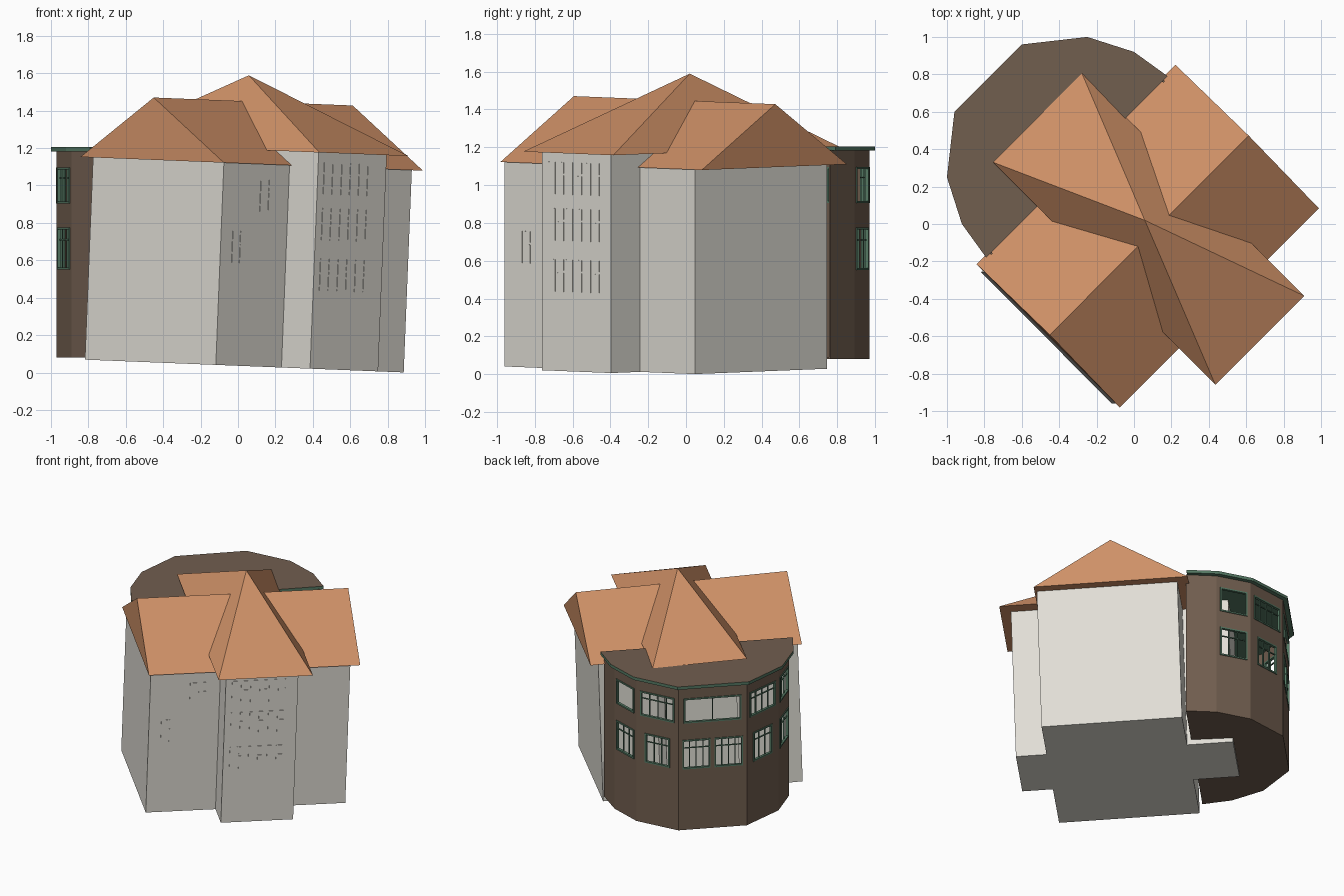
import bpy, bmesh, math
from mathutils import Matrix, Vector

cube = bpy.data.objects.get("Cube")
if cube:
    bpy.data.objects.remove(cube)


def material(name, rgb):
    m = bpy.data.materials.new(name)
    m.use_nodes = True
    m.diffuse_color = (*rgb, 1)
    m.node_tree.nodes["Principled BSDF"].inputs["Base Color"].default_value = (*rgb, 1)
    return m


PLASTER = material("pale plaster", (0.75, 0.73, 0.67))
TILE = material("terracotta tile", (0.62, 0.28, 0.135))
BROWN = material("brown cladding", (0.165, 0.112, 0.078))
GREEN = material("green trim", (0.09, 0.19, 0.125))

# The main house is turned on the ground and leans a little
HOUSE = (Matrix.Translation((0, 0, 0.036)) @ Matrix.Rotation(0.04, 4, 'Y')
         @ Matrix.Rotation(-math.pi / 4, 4, 'Z'))


def finish(name, bm, mats, matrix=None):
    bmesh.ops.recalc_face_normals(bm, faces=bm.faces)
    me = bpy.data.meshes.new(name)
    bm.to_mesh(me)
    bm.free()
    for m in mats:
        me.materials.append(m)
    ob = bpy.data.objects.new(name, me)
    bpy.context.collection.objects.link(ob)
    if matrix:
        ob.matrix_world = matrix
    return ob


def add_box(bm, lo, hi, matrix=Matrix()):
    lo, hi = Vector(lo), Vector(hi)
    place = Matrix.Translation((lo + hi) / 2) @ Matrix.Diagonal((*(hi - lo), 1))
    bmesh.ops.create_cube(bm, size=1, matrix=matrix @ place)


def box(name, lo, hi, mat):
    bm = bmesh.new()
    add_box(bm, lo, hi)
    return finish(name, bm, [mat], HOUSE)


def hull(name, points, mat):
    bm = bmesh.new()
    for p in points:
        bm.verts.new(p)
    bmesh.ops.convex_hull(bm, input=bm.verts)
    bmesh.ops.dissolve_limit(bm, angle_limit=0.01, verts=bm.verts, edges=bm.edges)
    return finish(name, bm, [mat], HOUSE)


# Plaster walls of the two crossing wings
box("long_wing_walls", (-0.72, -0.265, 0), (0.81, 0.25, 1.158), PLASTER)
box("cross_wing_walls", (-0.396, -0.762, 0), (0.594, 0.66, 1.084), PLASTER)

# Pyramid roof over the long wing, gabled roof over the cross wing
EAVE, GABLE = 1.157, 1.082
hull("pyramid_roof", [(p, q, EAVE) for p in (-0.80, 0.884) for q in (-0.333, 0.34)]
     + [(-0.017, 0.011, 1.554)], TILE)
hull("gable_roof", [pt for q in (-0.778, 0.728)
                    for pt in ((-0.475, q, GABLE), (0.61, q, GABLE), (0.06, q, 1.415))], TILE)


# Shallow window plates, three panes each
def pane_window(bm, p, q0, q1, z0, z1):
    mid, bar, gap = (q0 + q1) / 2, z0 + 0.62 * (z1 - z0), 0.006
    for a, b, c, d in ((q0, mid - gap, z0, z1), (mid + gap, q1, z0, bar - gap),
                       (mid + gap, q1, bar + gap, z1)):
        add_box(bm, (p - 0.002, a, c), (p + 0.003, b, d))


bm = bmesh.new()
for z in (0.42, 0.69, 0.935):
    for q in (-0.22, -0.087, 0.045):
        pane_window(bm, 0.81, q, q + 0.118, z, z + 0.17)
pane_window(bm, 0.594, -0.478, -0.365, 0.83, 1.0)
pane_window(bm, 0.594, -0.675, -0.57, 0.55, 0.72)
finish("plaster_windows", bm, [PLASTER], HOUSE)


# Faceted annex, symmetrical about the diagonal
def mirrored(half):
    return half + [(-y, -x) for x, y in reversed(half)]


wall_line = mirrored([(-0.765, -0.165), (-0.89, 0.01), (-0.97, 0.255), (-0.93, 0.585)])
roof_line = mirrored([(-0.79, -0.18), (-0.92, 0.0), (-1.0, 0.25), (-0.96, 0.6)])
BASE, TOP = 0.08, 1.185
LOW, HIGH = (0.555, 0.77), (0.91, 1.09)

# Openings by distance from the middle facet: start, end, heights, upright bars
openings = {
    0: [(0.09, 0.91, HIGH, 1), (0.07, 0.46, LOW, 3), (0.54, 0.93, LOW, 3)],
    1: [(0.11, 0.89, HIGH, 3), (0.22, 0.78, LOW, 2)],
    2: [(0.12, 0.88, HIGH, 2), (0.12, 0.88, LOW, 2)],
    3: [],
}

walls, frames = bmesh.new(), bmesh.new()
for i, (a, b) in enumerate(zip(wall_line, wall_line[1:])):
    a, b = Vector((*a, 0)), Vector((*b, 0))
    length = (b - a).length
    along = (b - a) / length
    out = Vector((-along.y, along.x, 0))
    M = Matrix((along, out, (0, 0, 1))).transposed().to_4x4()
    M.translation = a
    holes = [(s * length, e * length, *h, n) for s, e, h, n in openings[abs(i - 3)]]

    # Wall faces laid out between the openings
    us = sorted({0, length, *(h[0] for h in holes), *(h[1] for h in holes)})
    zs = sorted({BASE, TOP, *LOW, *HIGH})
    for u0, u1 in zip(us, us[1:]):
        for z0, z1 in zip(zs, zs[1:]):
            u, z = (u0 + u1) / 2, (z0 + z1) / 2
            if any(h[0] < u < h[1] and h[2] < z < h[3] for h in holes):
                continue
            walls.faces.new([walls.verts.new(M @ Vector((x, 0, y)))
                             for x, y in ((u0, z0), (u0, z1), (u1, z1), (u1, z0))])

    # Green frames and glazing bars
    for u0, u1, z0, z1, bars in holes:
        w, n0, n1 = 0.011, -0.014, 0.006
        for x in (u0, u1):
            add_box(frames, (x - w / 2, n0, z0 - w / 2), (x + w / 2, n1, z1 + w / 2), M)
        for z in (z0, z1):
            add_box(frames, (u0, n0, z - w / 2), (u1, n1, z + w / 2), M)
        if i == 5 and z0 == HIGH[0]:
            continue
        for k in range(bars):
            x = u0 + (u1 - u0) * (k + 1) / (bars + 1)
            add_box(frames, (x - 0.003, n0, z0), (x + 0.003, -0.004, z1), M)
        if bars > 1:
            z = z0 + 0.72 * (z1 - z0)
            add_box(frames, (u0, n0, z - 0.003), (u1, -0.004, z + 0.003), M)

bmesh.ops.remove_doubles(walls, verts=walls.verts, dist=0.0005)
annex = finish("annex_walls", walls, [BROWN])
# Make sure the shell thickens inwards
middle = max(annex.data.polygons, key=lambda f: f.center.y - f.center.x)
shell = annex.modifiers.new("thickness", 'SOLIDIFY')
shell.thickness = 0.012
shell.offset = -1 if middle.normal.y - middle.normal.x > 0 else 1
finish("annex_window_frames", frames, [GREEN])


def slab(name, outline, z0, z1, mats):
    bm = bmesh.new()
    face = bm.faces.new([bm.verts.new((x, y, z0)) for x, y in outline])
    top = bmesh.ops.extrude_face_region(bm, geom=[face])["geom"]
    bmesh.ops.translate(bm, vec=(0, 0, z1 - z0),
                        verts=[v for v in top if isinstance(v, bmesh.types.BMVert)])
    bmesh.ops.recalc_face_normals(bm, faces=bm.faces)
    # Upward faces take the last material
    for f in bm.faces:
        f.material_index = len(mats) - 1 if f.normal.z > 0.5 else 0
    return finish(name, bm, mats)


slab("annex_floor", wall_line, BASE, BASE + 0.01, [BROWN])
slab("annex_flat_roof", roof_line, 1.182, 1.205, [GREEN, BROWN])
